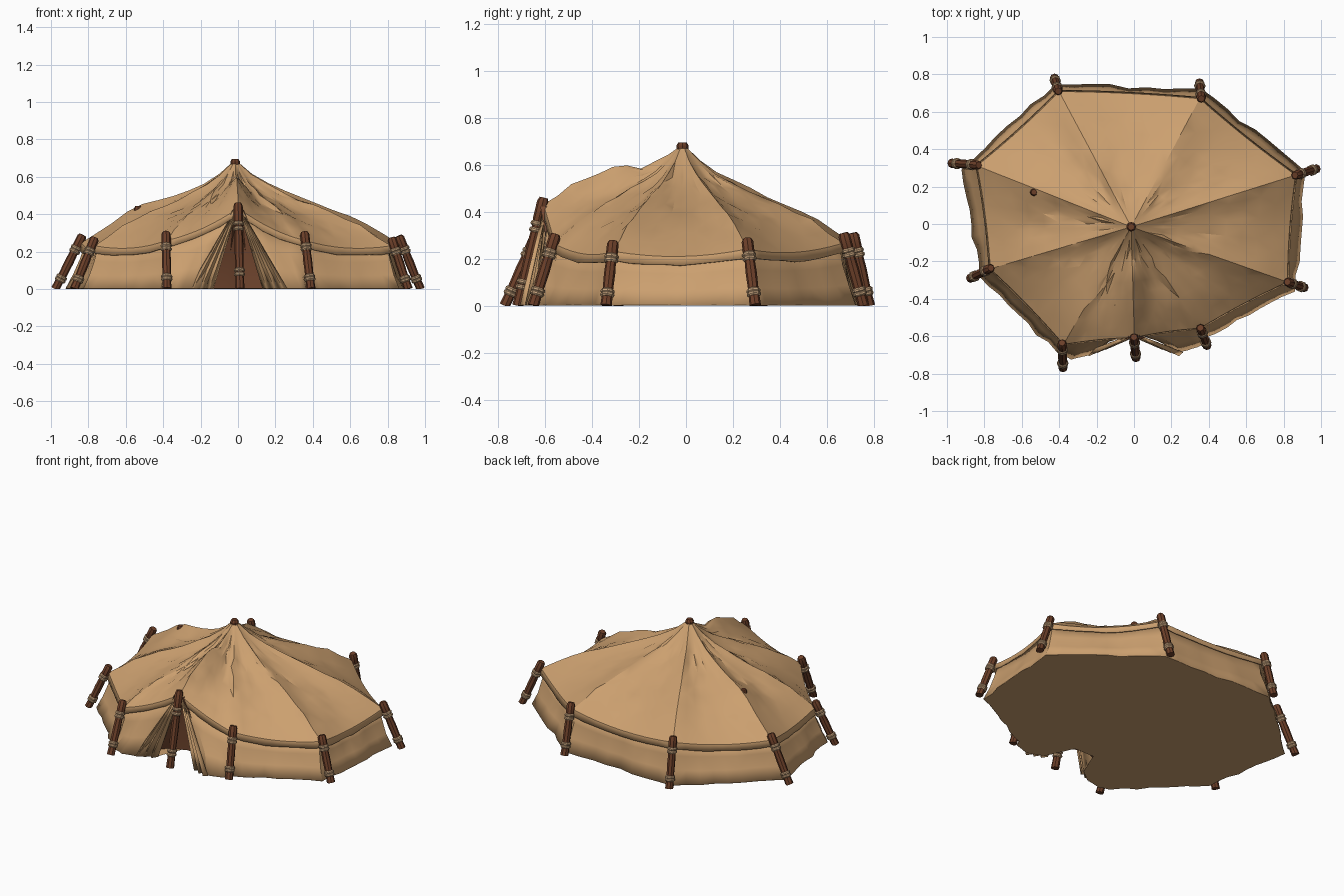
import bpy, bmesh, math, random
from mathutils import Vector

if "Cube" in bpy.data.objects:
    bpy.data.objects.remove(bpy.data.objects["Cube"])
random.seed(4)

def material(name, rgb):
    m = bpy.data.materials.new(name)
    m.diffuse_color = (*rgb, 1)
    m.use_nodes = True
    m.node_tree.nodes["Principled BSDF"].inputs["Base Color"].default_value = m.diffuse_color
    return m

CANVAS = material("tan canvas", (0.60, 0.35, 0.16))
WOOD = material("brown wood", (0.15, 0.05, 0.022))
LINING = material("dark lining", (0.19, 0.07, 0.032))
ROPE = material("rope", (0.56, 0.36, 0.20))

def make(name, verts, faces, mat, angle=25, thick=0):
    me = bpy.data.meshes.new(name)
    me.from_pydata(verts, [], faces)
    bm = bmesh.new()
    bm.from_mesh(me)
    bmesh.ops.remove_doubles(bm, verts=bm.verts, dist=1e-5)
    bmesh.ops.recalc_face_normals(bm, faces=bm.faces)
    bm.to_mesh(me)
    bm.free()
    me.materials.append(mat)
    ob = bpy.data.objects.new(name, me)
    bpy.context.collection.objects.link(ob)
    bpy.ops.object.select_all(action='DESELECT')
    ob.select_set(True)
    bpy.context.view_layer.objects.active = ob
    bpy.ops.object.shade_smooth_by_angle(angle=math.radians(angle))
    if thick:
        s = ob.modifiers.new("cloth thickness", 'SOLIDIFY')
        s.thickness = thick
        s.offset = 0
    return ob

def grid_faces(rows, cols, closed):
    out = []
    for r in range(rows - 1):
        for c in range(cols if closed else cols - 1):
            a, b = r * cols + c, r * cols + (c + 1) % cols
            out += [(a, b, b + cols), (a, b + cols, a + cols)] if (r + c) % 2 else \
                   [(a, b, a + cols), (b, b + cols, a + cols)]
    return out

def tube(name, p, q, profile, mat, sides=8):
    # lathe a profile of (fraction along p-q, radius)
    p, q = Vector(p), Vector(q)
    d = (q - p).normalized()
    u = d.orthogonal().normalized()
    w = d.cross(u)
    vs = []
    for t, r in profile:
        for k in range(sides):
            a = 2 * math.pi * k / sides
            v = p.lerp(q, t) + (u * math.cos(a) + w * math.sin(a)) * r
            v.z = max(v.z, 0)
            vs.append(v)
    n = len(vs)
    fs = grid_faces(len(profile), sides, True)
    fs += [tuple(range(sides)), tuple(range(n - sides, n))]
    return make(name, vs, fs, mat, 30)

# pole name, top xy, foot xy, top height, wall foot xy (in order from the door)
POLES = [
    ("door", (0, -.605), (.01, -.715), .46, (.15, -.635)),
    ("front_right", (.355, -.555), (.39, -.65), .305, (.37, -.61)),
    ("right_front", (.82, -.31), (.91, -.34), .275, (.86, -.36)),
    ("right_back", (.86, .26), (.975, .295), .285, (.915, .28)),
    ("back_right", (.36, .67), (.35, .755), .31, (.36, .72)),
    ("back_left", (-.405, .71), (-.425, .78), .31, (-.42, .745)),
    ("left_back", (-.83, .315), (-.975, .325), .29, (-.92, .29)),
    ("left_front", (-.765, -.235), (-.875, -.29), .275, (-.825, -.28)),
    ("front_left", (-.385, -.635), (-.38, -.77), .305, (-.41, -.685)),
]
PEAK = Vector((-.015, -.015, .675))
SUB = 8

# poles with rope lashings
for name, top, foot, h, _ in POLES:
    a, b = Vector((*foot, 0)), Vector((*top, h))
    tube(name + "_pole", a, b, [(0, .025), (.2, .022), (.5, .024), (.74, .021),
                                (.8, .025), (.96, .025), (1, .018)], WOOD)
    for i, t in enumerate((.17, .22, .7, .76)):
        e = .010 / (b - a).length
        tube(f"{name}_lashing_{i}", a.lerp(b, t - e), a.lerp(b, t + e),
             [(0, .025), (.3, .030), (.7, .030), (1, .025)], ROPE)

# eave line and wall foot line, with slack between the poles
eave, foot_line = [], []
n = len(POLES)
for i in range(n):
    A, B = POLES[i], POLES[(i + 1) % n]
    def corner(p):
        v = Vector(p[1]).lerp(Vector(p[2]), .16)
        v -= v.normalized() * .018
        return Vector((v.x, v.y, p[3] - (.03 if p[0] == "door" else .045)))
    ca, cb = corner(A), corner(B)
    wa, wb = Vector(A[4]), Vector(B[4])
    if i == n - 1:
        wb = Vector((-.14, -.63))
    flap = i in (0, n - 1)
    for k in range(SUB):
        u = k / SUB
        s = 4 * u * (1 - u)
        e = ca.lerp(cb, u)
        e.z -= (.02 if flap else .027) * s
        side = -.012 if i == 4 else .012
        e.x *= 1 - side * s
        e.y *= 1 - side * s
        eave.append(e)
        f = wa.lerp(wb, u)
        f += f.normalized() * ((.065 * s if flap else 0) + (random.uniform(-.012, .012) if k else 0))
        foot_line.append(f)
foot_line.append(Vector((-.14, -.63)))

# roof: slack canopy from peak to eave, plus a hanging hem
PROFILE = [(.03, .98), (.1, .86), (.2, .735), (.3, .64), (.4, .56), (.5, .48),
           (.6, .41), (.7, .33), (.8, .235), (.9, .125), (1, 0)]
verts = []
cols = len(eave)
for t, f in PROFILE:
    for c, e in enumerate(eave):
        v = PEAK.lerp(e, t)
        v.z = e.z + (PEAK.z - e.z) * f
        if 0.15 < t < 1:
            v.z += random.uniform(-.007, .007)
            u = (c % SUB) / SUB
            v.z -= .014 * 4 * u * (1 - u) * t * (1 - t) * 4
            d = (v.x + .535) ** 2 + (v.y - .17) ** 2
            v.z += .028 * math.exp(-d / .02)
            if v.y < -.2:
                v.z += .035 * math.exp(-(v.x / .07) ** 2) * math.sin(math.pi * t)
        verts.append(v)
for e in eave:
    verts.append(Vector((e.x * 1.012, e.y * 1.012, e.z - .036 + random.uniform(-.004, .004))))
faces = grid_faces(len(PROFILE) + 1, cols, True) + [tuple(range(cols))]
make("roof_canopy", verts, faces, CANVAS, 28, .006)

# walls: one strip from the right door edge around to the left door edge
tops = eave + [eave[0]]
verts = []
for v in (0, .33, .67, 1):
    for c, (e, f) in enumerate(zip(tops, foot_line)):
        t = Vector((e.x * .975, e.y * .975, e.z - .005))
        p = t.lerp(Vector((f.x, f.y, .002)), v)
        inset = 1 - .05 * v * (1 - v) + (random.uniform(-.006, .006) if 0 < v < 1 else 0)
        verts.append(Vector((p.x * inset, p.y * inset, p.z)))
make("canvas_walls", verts, grid_faces(4, len(tops), False), CANVAS, 28, .005)

# loose pleats of the tied-back door flaps
for s, name in ((-1, "left"), (1, "right")):
    vs = []
    for v in (0, .35, .7, 1):
        for k in range(7):
            u = k / 6
            x = s * (.012 + .03 * u + v * (.12 + .10 * u))
            y = -.60 - .012 * (k % 2) - v * (.035 + .05 * u + .016 * (k % 2))
            vs.append((x, y, .405 * (1 - v) - .03 * u * (1 - v) + .002))
    make(name + "_door_flap", vs, grid_faces(4, 7, False), CANVAS, 20, .004)

# groundsheet with a notch at the door
floor = [Vector((f.x, f.y, .001)) for f in foot_line]
floor += [Vector((-.07, -.46, .001)), Vector((.07, -.46, .001))]
make("groundsheet", floor, [tuple(range(len(floor)))], CANVAS)

# dark inner curtain seen through the doorway
vs = []
for z, w, y in ((0, .2, -.46), (.2, .12, -.48), (.42, .03, -.52)):
    for k in range(7):
        u = k / 3 - 1
        vs.append((u * w, y - .10 * u * u + .015 * (k % 2), z + .002))
make("inner_curtain", vs, grid_faces(3, 7, False), LINING, 15)

# centre pole tip and small side prop poking through the roof
tube("centre_pole_tip", (-.015, -.015, .5), (-.015, -.015, .695),
     [(0, .022), (.82, .024), (.93, .026), (1, .018)], WOOD)
tube("side_prop_tip", (-.535, .17, .3), (-.535, .17, .445),
     [(0, .018), (.9, .021), (1, .015)], WOOD)
